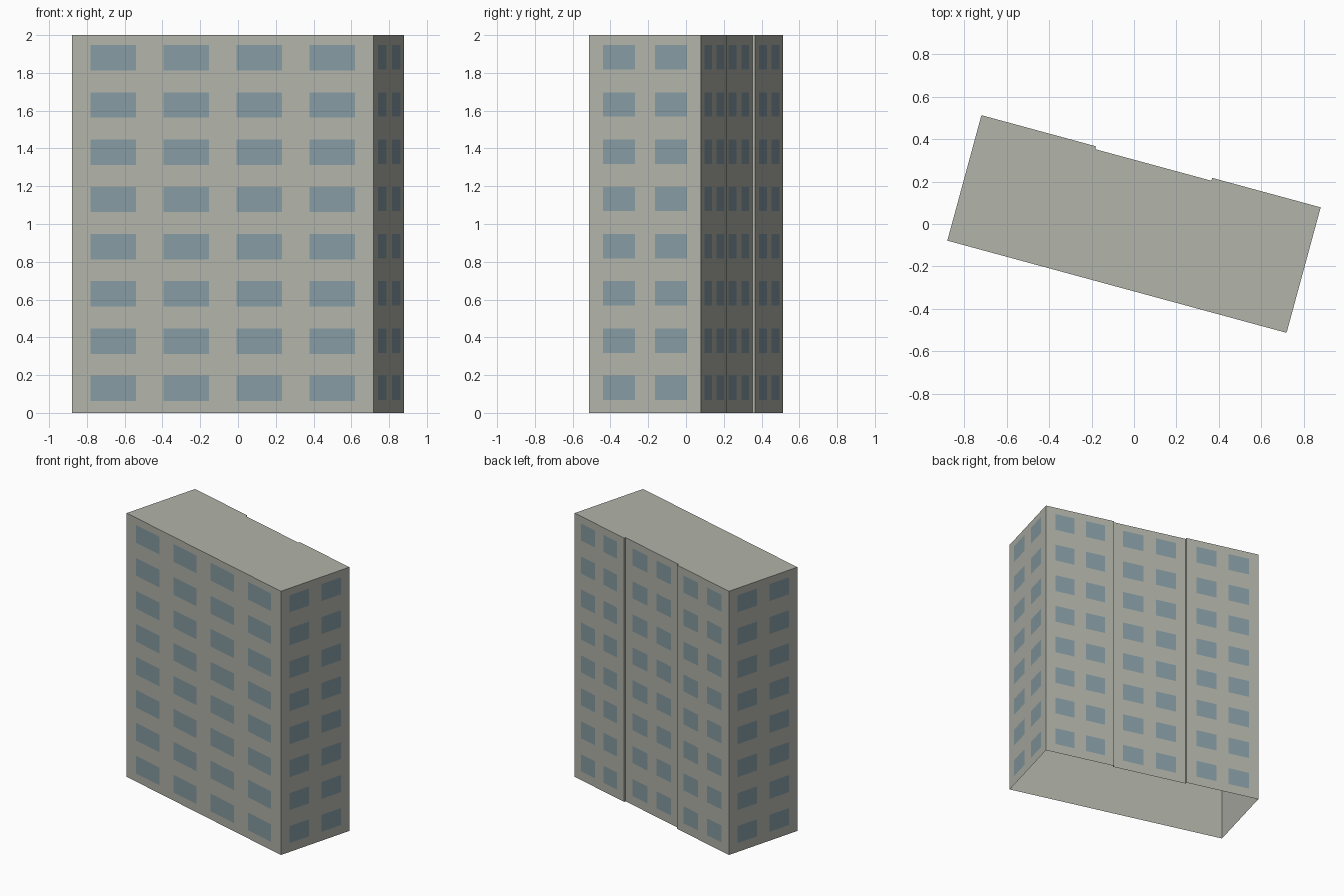
import bpy, bmesh, math
from mathutils import Matrix, Vector

if "Cube" in bpy.data.objects:
    bpy.data.objects.remove(bpy.data.objects["Cube"])

LENGTH, WIDTH, HEIGHT = 1.655, 0.612, 2.0
HX, HY = LENGTH / 2, WIDTH / 2
RECESS = 0.014
STEP_A, STEP_B = -0.268, 0.298      # ends of the recessed bay at the back
FLOORS, FLOOR_H = 8, 0.25
TURN = Matrix.Rotation(math.radians(-15.2), 4, 'Z')


def material(name, rgb):
    mat = bpy.data.materials.new(name)
    mat.use_nodes = True
    mat.diffuse_color = (*rgb, 1)
    bsdf = next(n for n in mat.node_tree.nodes if n.type == 'BSDF_PRINCIPLED')
    bsdf.inputs["Base Color"].default_value = (*rgb, 1)
    bsdf.inputs["Roughness"].default_value = 0.9
    return mat


def finish(bm, name, mat):
    bm.transform(TURN)
    mesh = bpy.data.meshes.new(name)
    bm.to_mesh(mesh)
    bm.free()
    mesh.materials.append(mat)
    obj = bpy.data.objects.new(name, mesh)
    bpy.context.collection.objects.link(obj)
    return obj


def window_grid(name, start, end, centres, width, bottom, top, mat):
    """Rows of flat panes along a wall that runs from start to end."""
    start, end = Vector((*start, 0)), Vector((*end, 0))
    along = (end - start).normalized()
    out = along.cross(Vector((0, 0, 1))) * 0.002
    bm = bmesh.new()
    for floor in range(FLOORS):
        for c in centres:
            corners = []
            for side, z in ((-1, bottom), (1, bottom), (1, top), (-1, top)):
                p = start + along * (c + side * width / 2) + out
                p.z = z + floor * FLOOR_H
                corners.append(bm.verts.new(p))
            bm.faces.new(corners)
    return finish(bm, name, mat)


wall_mat = material("pale concrete", (0.445, 0.456, 0.402))
glass_mat = material("blue grey glass", (0.238, 0.332, 0.367))

# Walls and roof: footprint raised to full height, open underneath
footprint = [(-HX, -HY), (HX, -HY), (HX, HY),
             (STEP_B, HY), (STEP_B, HY - RECESS),
             (STEP_A, HY - RECESS), (STEP_A, HY), (-HX, HY)]
bm = bmesh.new()
low = [bm.verts.new((x, y, 0)) for x, y in footprint]
high = [bm.verts.new((x, y, HEIGHT)) for x, y in footprint]
for i in range(len(footprint)):
    j = (i + 1) % len(footprint)
    bm.faces.new((low[i], low[j], high[j], high[i]))
bm.faces.new(high)
finish(bm, "building_shell", wall_mat)

# Front windows
window_grid("front_windows", (-HX, -HY), (HX, -HY),
            [HX + 0.4 * (k - 1.5) for k in range(4)], 0.25, 0.063, 0.197, glass_mat)

# End wall windows
ends = [HY - 0.142, HY + 0.142]
window_grid("left_windows", (HX, -HY), (HX, HY), ends, 0.175, 0.068, 0.197, glass_mat)
window_grid("right_windows", (-HX, HY), (-HX, -HY), ends, 0.175, 0.068, 0.197, glass_mat)

# Back windows, two per bay
bays = [("back_left_windows", HX, STEP_B, HY),
        ("back_middle_windows", STEP_B, STEP_A, HY - RECESS),
        ("back_right_windows", STEP_A, -HX, HY)]
for name, x0, x1, y in bays:
    span = x0 - x1
    window_grid(name, (x0, y), (x1, y), [span * 0.275, span * 0.727],
                span * 0.28, 0.068, 0.197, glass_mat)
